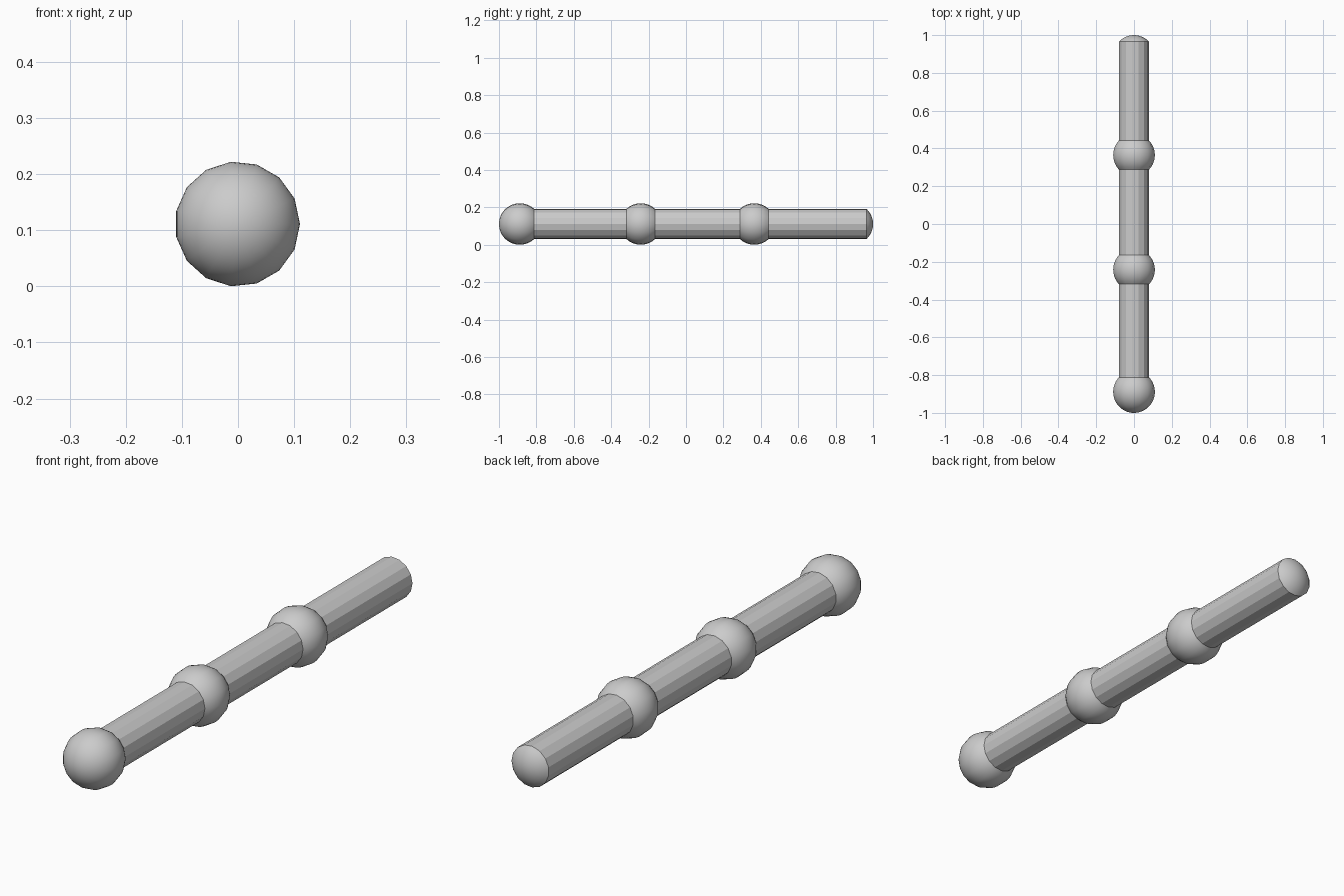
import bpy, bmesh
from math import sin, cos, tau, pi, asin

if "Cube" in bpy.data.objects:
    bpy.data.objects.remove(bpy.data.objects["Cube"])

SIDES = 15
BALL_R, ROD_R = 0.1115, 0.081
CX, CZ = -0.001, 0.111
NECK = asin(ROD_R / BALL_R)          # polar angle where ball meets rod


def arc(cy, a0, a1, n):
    """Ball profile: (y, radius) points, polar angle from -y pole to +y pole."""
    return [(cy - BALL_R * cos(a0 + (a1 - a0) * i / n),
             BALL_R * sin(a0 + (a1 - a0) * i / n)) for i in range(n + 1)]


# Ball, two joints and the domed tip; straight rods bridge the gaps
sections = [
    arc(-1 + BALL_R, 0, pi - NECK, 20),
    arc(-0.242, NECK, pi - NECK, 10),
    arc(0.365, NECK, pi - NECK, 10),
    arc(1 - BALL_R, pi - NECK, pi, 6),
]

bm = bmesh.new()


def ring(y, r):
    if r < 1e-5:
        return [bm.verts.new((CX, y, CZ))]
    return [bm.verts.new((CX + r * cos(tau * i / SIDES), y, CZ + r * sin(tau * i / SIDES)))
            for i in range(SIDES)]


def bridge(a, b, smooth):
    for i in range(SIDES):
        j = (i + 1) % SIDES
        quad = [a[i % len(a)], a[j % len(a)], b[j % len(b)], b[i % len(b)]]
        face = bm.faces.new(list(dict.fromkeys(quad)))
        face.smooth = smooth


# Smooth balls, flat-faceted rods
prev = None
for pts in sections:
    for k, (y, r) in enumerate(pts):
        cur = ring(y, r)
        if prev:
            bridge(prev, cur, k > 0)
        prev = cur

bmesh.ops.recalc_face_normals(bm, faces=bm.faces)
mesh = bpy.data.meshes.new("jointed_rod")
bm.to_mesh(mesh)
bm.free()
bpy.context.collection.objects.link(bpy.data.objects.new("jointed_rod", mesh))
